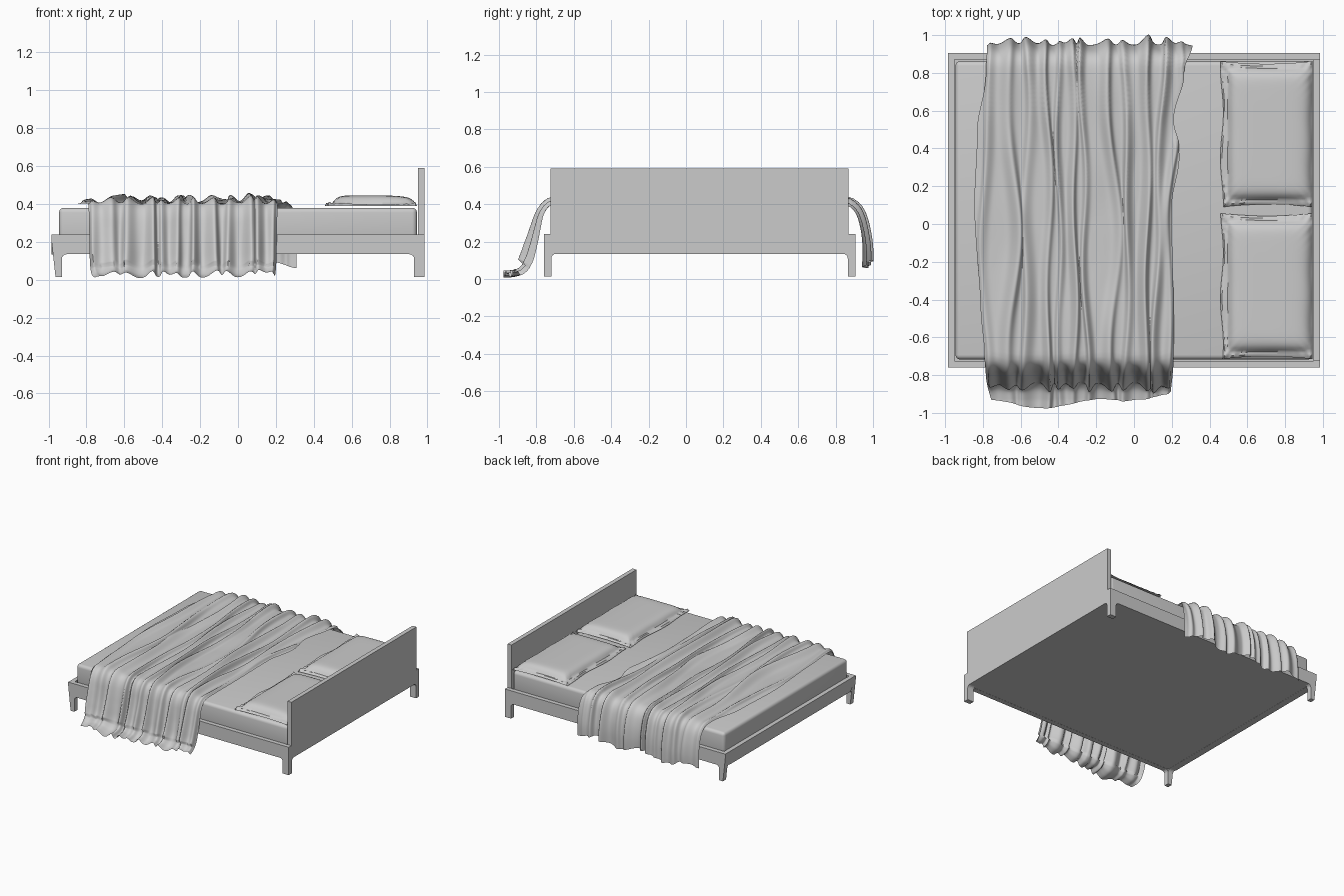
import bpy, bmesh, math
from mathutils import Vector, noise

if "Cube" in bpy.data.objects:
    bpy.data.objects.remove(bpy.data.objects["Cube"])

YF, YB, XE = -0.76, 0.905, 0.985      # frame front, back, half length
YC = (YF + YB) / 2


def finish(name, bm, smooth=None):
    bmesh.ops.recalc_face_normals(bm, faces=bm.faces)
    me = bpy.data.meshes.new(name)
    bm.to_mesh(me)
    bm.free()
    ob = bpy.data.objects.new(name, me)
    bpy.context.collection.objects.link(ob)
    if smooth:
        bpy.ops.object.select_all(action='DESELECT')
        ob.select_set(True)
        bpy.context.view_layer.objects.active = ob
        bpy.ops.object.shade_smooth_by_angle(angle=math.radians(smooth))
    return ob


def box(name, x0, x1, y0, y1, z0, z1):
    bm = bmesh.new()
    bmesh.ops.create_cube(bm, size=1)
    for v in bm.verts:
        v.co = ((x0 + x1) / 2 + v.co.x * (x1 - x0), (y0 + y1) / 2 + v.co.y * (y1 - y0),
                (z0 + z1) / 2 + v.co.z * (z1 - z0))
    return finish(name, bm)


def lerp(a, b, t):
    return a + (b - a) * t


def table(pts, x):
    # smooth interpolation through sorted (x, value) points
    for (xa, a), (xb, b) in zip(pts, pts[1:]):
        if x <= xb:
            t = max(0, min(1, (x - xa) / (xb - xa)))
            return lerp(a, b, t * t * (3 - 2 * t))
    return pts[-1][1]


def panel(name, a0, a1, leg, along_x, d0, d1):
    # rail with a leg at each end and a rounded inner corner
    r = 0.025
    half = [(0, 0.015), (leg, 0.015), (leg, 0.135 - r)]
    half += [(leg + r * (1 - math.cos(t)), 0.135 - r + r * math.sin(t))
             for t in (math.pi / 8 * k for k in range(1, 5))]
    prof = [(a0 + p, z) for p, z in half] + [(a1 - p, z) for p, z in reversed(half)]
    prof += [(a1, 0.21), (a0, 0.21)]
    bm = bmesh.new()
    f = bm.faces.new([bm.verts.new((p, d0, z) if along_x else (d0, p, z)) for p, z in prof])
    ext = bmesh.ops.extrude_face_region(bm, geom=[f])['geom']
    d = (0, d1 - d0, 0) if along_x else (d1 - d0, 0, 0)
    bmesh.ops.translate(bm, vec=d, verts=[v for v in ext if isinstance(v, bmesh.types.BMVert)])
    for v in bm.verts:                 # foot end legs taper on the outside
        if v.co.x < -XE + 0.001 and v.co.z < 0.135:
            v.co.x += (0.21 - v.co.z) * 0.11
    finish(name, bm)


# Frame: rails with legs, top trim, base board and headboard
panel("front_rail", -XE, XE, 0.055, True, YF, YF + 0.04)
panel("back_rail", -XE, XE, 0.055, True, YB - 0.04, YB)
panel("foot_rail", YF, YB, 0.04, False, -XE, -XE + 0.055)
panel("head_rail", YF, YB, 0.04, False, XE - 0.055, XE)
box("base_board", -XE + .01, XE - .01, YF + .01, YB - .01, 0.136, 0.205)
box("front_trim", -XE, XE, YF, YF + 0.035, 0.21, 0.24)
box("back_trim", -XE, XE, YB - 0.035, YB, 0.21, 0.24)
box("foot_trim", -XE, -XE + 0.035, YF + .035, YB - .035, 0.21, 0.24)
box("head_trim", XE - 0.035, XE, YF + .035, YB - .035, 0.21, 0.24)
box("headboard", 0.95, XE, -0.725, 0.87, 0.24, 0.59)

# Mattress with rounded edges and a slight crown
bm = bmesh.new()
bmesh.ops.create_cube(bm, size=1)
for v in bm.verts:
    v.co = (v.co.x * 1.89, YC + v.co.y * 1.58, 0.2925 + v.co.z * 0.175)
bmesh.ops.bevel(bm, geom=bm.edges[:], offset=0.025, segments=4, profile=0.5, affect='EDGES')
finish("mattress", bm, 40)


# Pillows: puffed middle, wavy flat border, creased corners
def pillow(name, y0, y1):
    bm = bmesh.new()
    x0, x1, n = 0.465, 0.945, 56
    for top in (True, False):
        g = []
        for i in range(n + 1):
            row = []
            for j in range(n + 1):
                a, b = 2 * i / n - 1, 2 * j / n - 1
                x = lerp(x0, x1, i / n) + 0.008 * math.sin(5 * b + y0) * (a < 0) * abs(a) ** 4
                y = lerp(y0, y1, j / n) - 0.014 * b * (1 - a * a) * abs(b) ** 3
                border = max(abs(a), abs(b))
                z = 0.389
                if top and border < 0.9999:
                    dx = (x - 0.497) if a < 0 else (0.937 - x)
                    dy = min(y - y0, y1 - y) - 0.04
                    s = lambda d: 1 - math.exp(-max(0, d) / 0.022)
                    crease = 0.012 * math.sin(60 * (abs(a) * .5 - abs(b) * .8)) * (abs(a * b)) ** 5
                    z = 0.400 + 0.046 * s(dx) * s(dy) * (1 - 0.22 * max(0, a) ** 2) + crease
                    z += 0.004 * math.sin(9 * b + 3 * a) * border ** 8
                row.append(bm.verts.new((x, y, z)))
            g.append(row)
        for i in range(n):
            for j in range(n):
                bm.faces.new((g[i][j], g[i + 1][j], g[i + 1][j + 1], g[i][j + 1]))
    bmesh.ops.remove_doubles(bm, verts=bm.verts, dist=0.0002)
    finish(name, bm, 50)


pillow("back_pillow", 0.09, 0.862)
pillow("front_pillow", -0.715, 0.057)

# Blanket: centre line in the y-z plane, running from the front hem to the back hem
path = [(-0.975, 0.006), (-0.92, 0.008), (-0.865, 0.025), (-0.82, 0.08), (-0.795, 0.17),
        (-0.775, 0.27), (-0.758, 0.345), (-0.725, 0.392), (-0.66, 0.401), (-0.3, 0.4), (0.1, 0.4),
        (0.5, 0.4), (0.80, 0.401), (0.865, 0.392), (0.905, 0.355), (0.93, 0.28), (0.942, 0.18),
        (0.94, 0.06)]
pts = [Vector(p) for p in path]
length = [0]
for a, b in zip(pts, pts[1:]):
    length.append(length[-1] + (b - a).length)


def on_path(s):
    k = max(i for i in range(len(pts) - 1) if length[i] <= s or i == 0)
    t = (s - length[k]) / (length[k + 1] - length[k])
    p0, p1, p2, p3 = (pts[min(max(k + d, 0), len(pts) - 1)] for d in (-1, 0, 1, 2))
    h = length[k + 1] - length[k]
    tan1 = (p2 - p0).normalized() * h
    tan2 = (p3 - p1).normalized() * h
    return ((2 * t**3 - 3 * t**2 + 1) * p1 + (t**3 - 2 * t**2 + t) * tan1
            + (3 * t**2 - 2 * t**3) * p2 + (t**3 - t**2) * tan2)


# Folds: x at front, middle and back, width, height
folds = [(-0.77, -0.80, -0.75, 0.022, 0.022), (-0.67, -0.63, -0.68, 0.032, 0.045),
         (-0.57, -0.56, -0.55, 0.028, 0.036), (-0.47, -0.45, -0.47, 0.020, 0.034),
         (-0.39, -0.39, -0.40, 0.016, 0.030), (-0.32, -0.32, -0.33, 0.020, 0.040),
         (-0.24, -0.26, -0.27, 0.016, 0.036), (-0.13, -0.09, -0.16, 0.026, 0.034),
         (-0.04, -0.02, -0.05, 0.020, 0.040), (0.05, 0.06, 0.07, 0.024, 0.050),
         (0.12, 0.13, 0.17, 0.020, 0.038), (0.18, 0.18, 0.25, 0.018, 0.022)]
left = [(-1, -0.74), (-0.7, -0.79), (-0.45, -0.81), (0.1, -0.845), (0.5, -0.83), (0.8, -0.78), (1, -0.77)]
right = [(-1, 0.18), (-0.7, 0.21), (0.1, 0.20), (0.35, 0.24), (0.55, 0.21), (0.8, 0.26), (0.95, 0.31)]

bm = bmesh.new()
NU, NV = 200, 150
grid = []
for j in range(NV + 1):
    row = []
    for i in range(NU + 1):
        u = i / NU
        cut = 0.05 * (0.5 + 0.5 * math.sin(9 * u + 2.2)) + 0.09 * max(0, u - 0.75) / 0.25
        end = length[-1] - 0.025 * (1 + math.sin(17 * u))
        w = j / NV
        w = w - 0.09 * math.sin(4 * math.pi * w) / 2      # denser rows on the drops
        s = lerp(cut, end, w)
        p = on_path(s)
        e = 0.006
        q0, q1 = on_path(max(0, s - e)), on_path(min(length[-1], s + e))
        d = (q1 - q0).normalized()
        nrm = Vector((-d.y, d.x))
        y = p.x
        x = lerp(table(left, y), table(right, y), u)
        drop = max(0, min(1, (0.39 - p.y) / 0.3))
        amp = 1 + (0.75 if y < 0 else 0.1) * drop
        h, shift = 0, 0
        for n, (f0, f1, f2, wd, ht) in enumerate(folds):
            c = table([(-0.75, f0), (0, f1), (0.85, f2)], y) + 0.012 * math.sin(6 * y + 2.1 * n)
            wide = wd * (1 + 0.25 * drop)
            k = math.exp(-((x - c) / wide) ** 2)
            k *= 0.85 + 0.25 * math.sin(4.3 * y + 1.7 * n)
            h += ht * k
            shift += 0.45 * wide * k * (1 if n % 2 else -1)
        h += 0.008 * noise.noise((x * 9, y * 3, p.y * 4)) + 0.004
        if p.y < 0.06 and y < 0:
            amp *= 0.6
        edge = min(1, min(u, 1 - u) / 0.02)
        off = max(h, 0.001) * amp * (0.25 + 0.75 * edge)
        z = max(0.0, p.y + nrm.y * off)
        row.append(bm.verts.new((x + shift, y + nrm.x * off, z)))
    grid.append(row)
for j in range(NV):
    for i in range(NU):
        bm.faces.new((grid[j][i], grid[j][i + 1], grid[j + 1][i + 1], grid[j + 1][i]))
finish("blanket", bm, 80)
